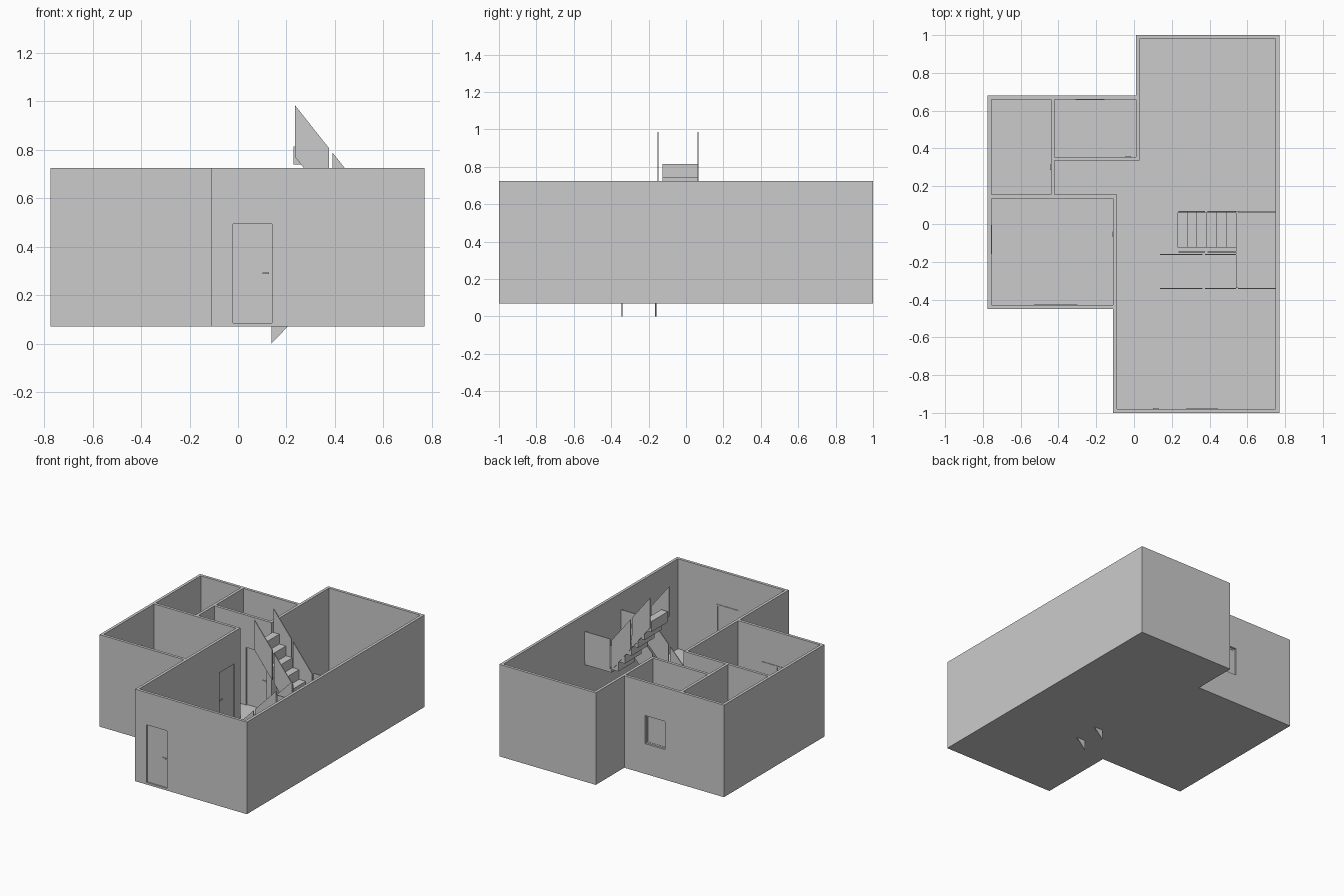
import bpy, bmesh

cube = bpy.data.objects.get("Cube")
if cube:
    bpy.data.objects.remove(cube, do_unlink=True)

plaster = bpy.data.materials.new("plain_grey")
plaster.use_nodes = True
plaster.diffuse_color = (0.6, 0.6, 0.6, 1)
plaster.node_tree.nodes["Principled BSDF"].inputs["Base Color"].default_value = (0.6, 0.6, 0.6, 1)

FLOOR, BASE, TOP = 0.085, 0.07, 0.725


def extrude(name, points, direction):
    """Closed prism: a flat outline pushed along a vector."""
    bm = bmesh.new()
    face = bm.faces.new([bm.verts.new(p) for p in points])
    cap = bmesh.ops.extrude_face_region(bm, geom=[face])["geom"]
    bmesh.ops.translate(bm, vec=direction, verts=[g for g in cap if isinstance(g, bmesh.types.BMVert)])
    bmesh.ops.recalc_face_normals(bm, faces=bm.faces)
    mesh = bpy.data.meshes.new(name)
    bm.to_mesh(mesh)
    bm.free()
    mesh.materials.append(plaster)
    obj = bpy.data.objects.new(name, mesh)
    bpy.context.collection.objects.link(obj)
    return obj


def slab(name, outline, z0, z1):
    return extrude(name, [(x, y, z0) for x, y in outline], (0, 0, z1 - z0))


def rect(x0, x1, y0, y1):
    return [(x0, y0), (x1, y0), (x1, y1), (x0, y1)]


def box(name, axis, u, d, z):
    """Box in wall terms: u runs along the wall, d goes through it."""
    x, y = (u, d) if axis == "x" else (d, u)
    return slab(name, rect(*x, *y), *z)


def carve(target, cutter):
    cutter.hide_render = True
    mod = target.modifiers.new("cut", "BOOLEAN")
    mod.operation, mod.solver, mod.object = "DIFFERENCE", "EXACT", cutter
    bpy.context.view_layer.objects.active = target
    bpy.ops.object.modifier_apply(modifier=mod.name)
    bpy.data.objects.remove(cutter, do_unlink=True)


# House shell: a solid footprint with the rooms hollowed out
house = slab("house_walls", [(0.01, 1), (0.77, 1), (0.77, -1), (-0.11, -1), (-0.11, -0.45),
                             (-0.775, -0.45), (-0.775, 0.68), (0.01, 0.68)], BASE, TOP)
hall = [(0.03, 0.98), (0.75, 0.98), (0.75, -0.98), (-0.09, -0.98),
        (-0.09, 0.155), (-0.42, 0.155), (-0.42, 0.335), (0.03, 0.335)]
rooms = [hall, rect(-0.755, -0.11, -0.43, 0.135), rect(-0.755, -0.44, 0.155, 0.66),
         rect(-0.42, 0.01, 0.355, 0.66)]
for room in rooms:
    carve(house, slab("room_cutter", room, FLOOR, TOP + 0.1))


def span(a, b):
    return min(a, b), max(a, b)


def window(name, axis, u0, u1, face, out, panes=1):
    """Recessed window: frame bars and thin glass near the inner wall face."""
    z0, z1, bar = 0.285, 0.485, 0.01
    carve(house, box("window_cutter", axis, (u0, u1), (face - 0.01, face + 0.01 + out * 0.02), (z0, z1)))
    deep = span(face - out * 0.004, face + out * 0.006)
    for z in (z0, z1 - bar):
        box(name + "_rail", axis, (u0, u1), deep, (z, z + bar))
    for i in range(panes + 1):
        u = u0 + (u1 - u0 - bar) * i / panes
        box(name + "_stile", axis, (u, u + bar), deep, (z0 + bar, z1 - bar))
    box(name + "_glass", axis, (u0 + bar, u1 - bar), span(face, face + out * 0.004), (z0 + bar, z1 - bar))


def door(name, axis, u0, u1, face, out, handle_u):
    """Recessed door leaf with a lever handle on both sides."""
    carve(house, box("door_cutter", axis, (u0, u1), span(face - out * 0.01, face + out * 0.03), (FLOOR, 0.495)))
    box(name, axis, (u0, u1), span(face + out * 0.002, face + out * 0.01), (FLOOR, 0.495))
    box(name + "_handle", axis, (handle_u - 0.014, handle_u + 0.014),
        span(face - out * 0.005, face + out * 0.017), (0.288, 0.294))


window("front_window", "x", 0.275, 0.445, -0.98, -1)
window("side_room_window", "x", -0.53, -0.30, -0.43, -1, panes=2)
window("back_window", "x", -0.31, -0.155, 0.66, 1)
window("side_window", "y", -0.16, -0.005, -0.755, -1)

door("front_door", "x", -0.02, 0.14, -0.98, -1, 0.115)
door("large_room_door", "y", -0.08, 0.09, -0.11, 1, -0.055)
door("side_room_door", "y", 0.165, 0.325, -0.44, 1, 0.30)
door("back_room_door", "x", -0.17, -0.01, 0.355, -1, -0.03)

# Upper stair flight and landing
for i in range(6):
    x, z = 0.23 + 0.052 * i, 0.815 - 0.07 * i
    box("stair_step", "x", (x, x + 0.052), (-0.125, 0.062), (z - 0.075, z))
slab("stair_landing", rect(0.54, 0.75, -0.34, 0.065), 0.37, 0.395)


def guard(name, y, x0, z0, x1, z1, height=0.213):
    """Thin sloping stair panel; z0 and z1 are its lower edge."""
    extrude(name, [(x0, y, z0), (x1, y, z1), (x1, y, z1 + height), (x0, y, z0 + height)], (0, 0.006, 0))


def split_guard(name, y, x0, z0, x1, z1, gap0, gap1):
    slope = (z1 - z0) / (x1 - x0)
    guard(name, y, x0, z0, gap0, z0 + slope * (gap0 - x0))
    guard(name, y, gap1, z0 + slope * (gap1 - x0), x1, z1)


# Stair guards: two per flight, level ones around the landing
for y in (-0.152, 0.062):
    split_guard("upper_guard", y, 0.235, 0.772, 0.54, 0.387, 0.376, 0.39)
for y in (-0.165, -0.345):
    split_guard("lower_guard", y, 0.138, 0, 0.54, 0.42, 0.362, 0.376)
for y in (-0.345, 0.062):
    guard("landing_guard", y, 0.55, 0.395, 0.75, 0.395)
